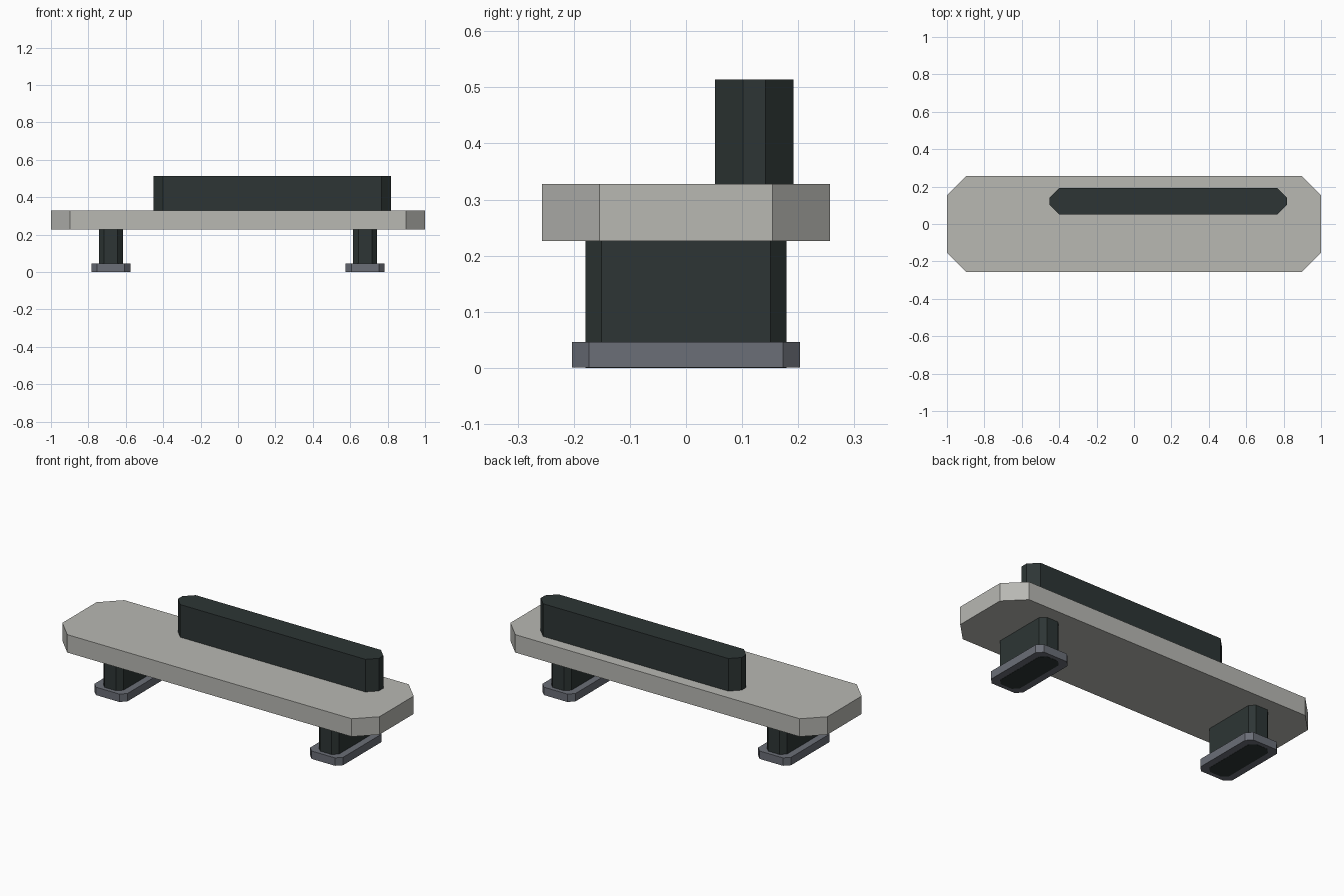
import bpy
import bmesh

if "Cube" in bpy.data.objects:
    bpy.data.objects.remove(bpy.data.objects["Cube"], do_unlink=True)


def make_material(name, rgb):
    mat = bpy.data.materials.new(name)
    mat.use_nodes = True
    colour = (*rgb, 1.0)
    mat.diffuse_color = colour
    mat.node_tree.nodes["Principled BSDF"].inputs["Base Color"].default_value = colour
    return mat


def chamfered_block(name, centre, half, z_range, cut, mat):
    """Upright prism with an octagonal, corner-cut outline."""
    cx, cy = centre
    hx, hy = half
    outline = [(hx, hy - cut), (hx - cut, hy), (cut - hx, hy), (-hx, hy - cut),
               (-hx, cut - hy), (cut - hx, -hy), (hx - cut, -hy), (hx, cut - hy)]
    bm = bmesh.new()
    low, high = ([bm.verts.new((cx + x, cy + y, z)) for x, y in outline]
                 for z in z_range)
    bm.faces.new(list(reversed(low)))
    bm.faces.new(high)
    for i in range(len(outline)):
        j = (i + 1) % len(outline)
        bm.faces.new((low[i], low[j], high[j], high[i]))
    mesh = bpy.data.meshes.new(name)
    bm.to_mesh(mesh)
    bm.free()
    mesh.materials.append(mat)
    obj = bpy.data.objects.new(name, mesh)
    bpy.context.collection.objects.link(obj)
    return obj


concrete = make_material("pale concrete", (0.48, 0.48, 0.45))
dark = make_material("dark green grey", (0.026, 0.036, 0.035))
steel = make_material("blue grey steel", (0.145, 0.156, 0.184))

SEAT_BOTTOM, SEAT_TOP = 0.226, 0.328

# Seat slab and off-centre backrest
chamfered_block("seat", (0, 0), (1.0, 0.257), (SEAT_BOTTOM, SEAT_TOP), 0.103, concrete)
chamfered_block("backrest", (0.183, 0.122), (0.634, 0.07),
                (SEAT_TOP, 0.514), 0.05, dark)

# Legs pass through the foot plates and show on the underside
for side, x in (("left", 0.68), ("right", -0.68)):
    chamfered_block(side + "_leg", (x, 0), (0.064, 0.179), (0, SEAT_BOTTOM), 0.028, dark)
    chamfered_block(side + "_foot", (x, 0), (0.104, 0.203), (0.001, 0.046), 0.03, steel)
